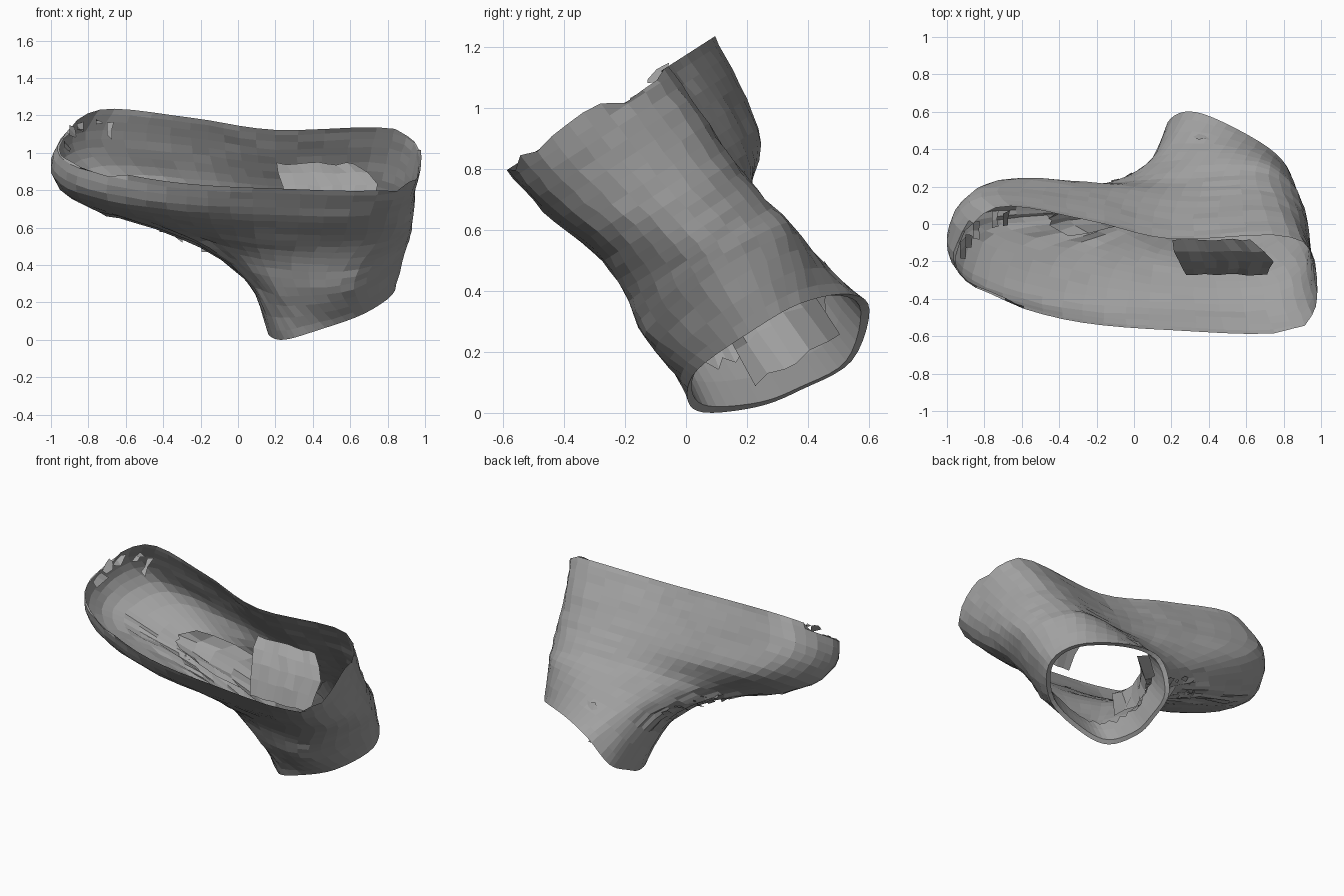
import bpy, bmesh, random
from mathutils import Vector

if "Cube" in bpy.data.objects:
    bpy.data.objects.remove(bpy.data.objects["Cube"])
random.seed(4)

# Dark grey leather
LEATHER = bpy.data.materials.new("leather_grey")
LEATHER.diffuse_color = (0.36, 0.36, 0.36, 1)
LEATHER.use_nodes = True
LEATHER.node_tree.nodes["Principled BSDF"].inputs["Base Color"].default_value = LEATHER.diffuse_color

# Tilted boot frame: v runs across the sole, w runs from the sole rim down the shaft
def place(x, v, w):
    return Vector((x, -0.24 + 0.84 * v + 0.54 * w, max(0.0, 1.02 + 0.54 * v - 0.84 * w)))

def spline(a, b, c, d, t):
    return 0.5 * (2 * b + (c - a) * t + (2 * a - 5 * b + 4 * c - d) * t * t
                  + (3 * b - a - 3 * c + d) * t ** 3)

def make(name, bm):
    me = bpy.data.meshes.new(name)
    bm.to_mesh(me)
    bm.free()
    me.materials.append(LEATHER)
    ob = bpy.data.objects.new(name, me)
    bpy.context.collection.objects.link(ob)
    return ob

def sheet(bm, rows, closed=False):
    n = len(rows[0])
    for A, B in zip(rows, rows[1:]):
        for i in range(n if closed else n - 1):
            j = (i + 1) % n
            bm.faces.new((A[i], A[j], B[j], B[i]))

# Key outlines (x, v) from toe round the heel and back: depth, tilt, points
KEYS = [
    (0.00, 0.0, [(-.95, .08), (-.84, -.13), (-.38, -.32), (.2, -.39), (.85, -.39),
                 (.98, -.1), (.84, .2), (.2, .19), (-.25, .31), (-.74, .39)]),
    (0.18, 0.0, [(-1.0, .10), (-.86, -.15), (-.38, -.32), (.2, -.37), (.80, -.36),
                 (.95, -.08), (.8, .21), (.2, .2), (-.25, .31), (-.82, .37)]),
    (0.38, 0.0, [(-.85, .13), (-.75, -.02), (-.3, -.19), (.2, -.31), (.76, -.29),
                 (.94, -.05), (.76, .21), (.25, .22), (-.2, .29), (-.67, .33)]),
    (0.54, 0.0, [(-.38, .06), (-.3, -.04), (-.1, -.15), (.2, -.27), (.66, -.29),
                 (.92, -.02), (.72, .23), (.3, .23), (-.05, .21), (-.28, .16)]),
    (0.71, .15, [(.02, .03), (.05, -.1), (.12, -.2), (.27, -.3), (.62, -.31),
                 (.89, -.02), (.73, .24), (.4, .28), (.15, .23), (.05, .14)]),
]
# Shaft opening (x, v, w): long at the tongue, cut short at the heel
COLLAR = [(.16, .01, 1.13), (.17, -.14, 1.1), (.25, -.3, 1.02), (.42, -.32, .95),
          (.68, -.24, .89), (.84, -.03, .88), (.76, .16, .89), (.5, .31, .95),
          (.3, .34, 1.03), (.18, .2, 1.14)]

def outline(p, n=5):
    p = [Vector(q) for q in p]
    m = len(p)
    return [spline(p[i - 1], p[i], p[(i + 1) % m], p[(i + 2) % m], k / n)
            for i in range(m) for k in range(n)]

# Loft the key outlines into the boot rings
keys = [outline([(x, v, w - t * (x - .5)) for x, v in pts]) for w, t, pts in KEYS]
keys.append(outline(COLLAR))
rings = []
for i in range(len(keys) - 1):
    a, b = keys[max(i - 1, 0)], keys[i]
    c, d = keys[i + 1], keys[min(i + 2, len(keys) - 1)]
    for s in range(4):
        rings.append([spline(*q, s / 4) for q in zip(a, b, c, d)])
rings.append([p.copy() for p in keys[-1]])

# Uneven worn surface, ragged sole edge, creased instep
for r, ring in enumerate(rings):
    for p in ring:
        if 0 < r < len(rings) - 1:
            p.x += random.uniform(-.004, .004)
            p.y += random.uniform(-.004, .004)
        if r == 0 and p.x > .85:
            p.z += random.uniform(-.03, .03)
        if r == 0 and p.x < -.6 and p.y < .25:
            p.z += random.uniform(.02, .05)
        if 7 < r < 18 and p.x < .15 and abs(p.y) < .15:
            p.z += random.uniform(-.015, .015)

# Rolled lip and ragged lining inside the shaft opening
def inset(ring, s, dw, rough=0):
    c = sum(ring, Vector()) / len(ring)
    return [Vector((c.x + (p.x - c.x) * s, c.y + (p.y - c.y) * s,
                    p.z + dw + random.uniform(-rough, rough))) for p in ring]

rings.append(inset(keys[-1], .92, -.01))
rings.append(inset(keys[-1], .88, -.1))
rings.append(inset(keys[-1], .87, -.17, .03))

bm = bmesh.new()
sheet(bm, [[bm.verts.new(place(*p)) for p in ring] for ring in rings], True)
bmesh.ops.recalc_face_normals(bm, faces=bm.faces[:])
make("boot_upper", bm)

# Loose lining flap inside the heel
bm = bmesh.new()
rows = []
for r in range(5):
    t = r / 4
    rows.append([bm.verts.new(place(.21 + (.42 + .15 * min(1, 2 * t)) * c / 8 + .06 * t * (1 - c / 4)
                                    + random.uniform(-.012, .012),
                                    .09 - .32 * t,
                                    .15 + .15 * t * t + random.uniform(-.01, .01)))
                 for c in range(9)])
sheet(bm, rows)
make("lining_flap", bm)

# Tongue lying under the lacing, inside the instep
bm = bmesh.new()
path = [(.25, 1.04), (.2, .9), (.14, .76), (.03, .65), (-.1, .56), (-.24, .49), (-.36, .44), (-.45, .39)]
rows = []
for i, (x, w) in enumerate(path):
    half = .17 - .012 * i
    rows.append([bm.verts.new(place(x + .1 * (k / 3) ** 2 + random.uniform(-.02, .02),
                                    .05 + half * k / 3 + random.uniform(-.01, .01),
                                    w + random.uniform(-.015, .015)))
                 for k in range(-3, 4)])
sheet(bm, rows)
make("tongue", bm)

# Torn scraps: short bent strips
def scraps(name, spots, size):
    bm = bmesh.new()
    for x, v, w in spots:
        edge = []
        for k in range(3):
            a = Vector((x, v + (k - 1) * size, w + random.uniform(-.015, .015)))
            b = a + Vector((size * random.uniform(.5, .9), random.uniform(-.02, .02),
                            random.uniform(-.01, .05)))
            edge.append([bm.verts.new(place(*a)), bm.verts.new(place(*b))])
        sheet(bm, edge)
    make(name, bm)

# Lacing follows the instep line
lace = [(-.42 + .075 * i, .05 + random.uniform(-.02, .02), .51 + .042 * i) for i in range(7)]
scraps("lace_strips", lace, .065)
scraps("toe_lining_scraps", [(-.93, .1, .03), (-.9, .18, .0), (-.86, .24, .01),
                             (-.76, .3, .02), (-.7, .28, .05)], .045)
